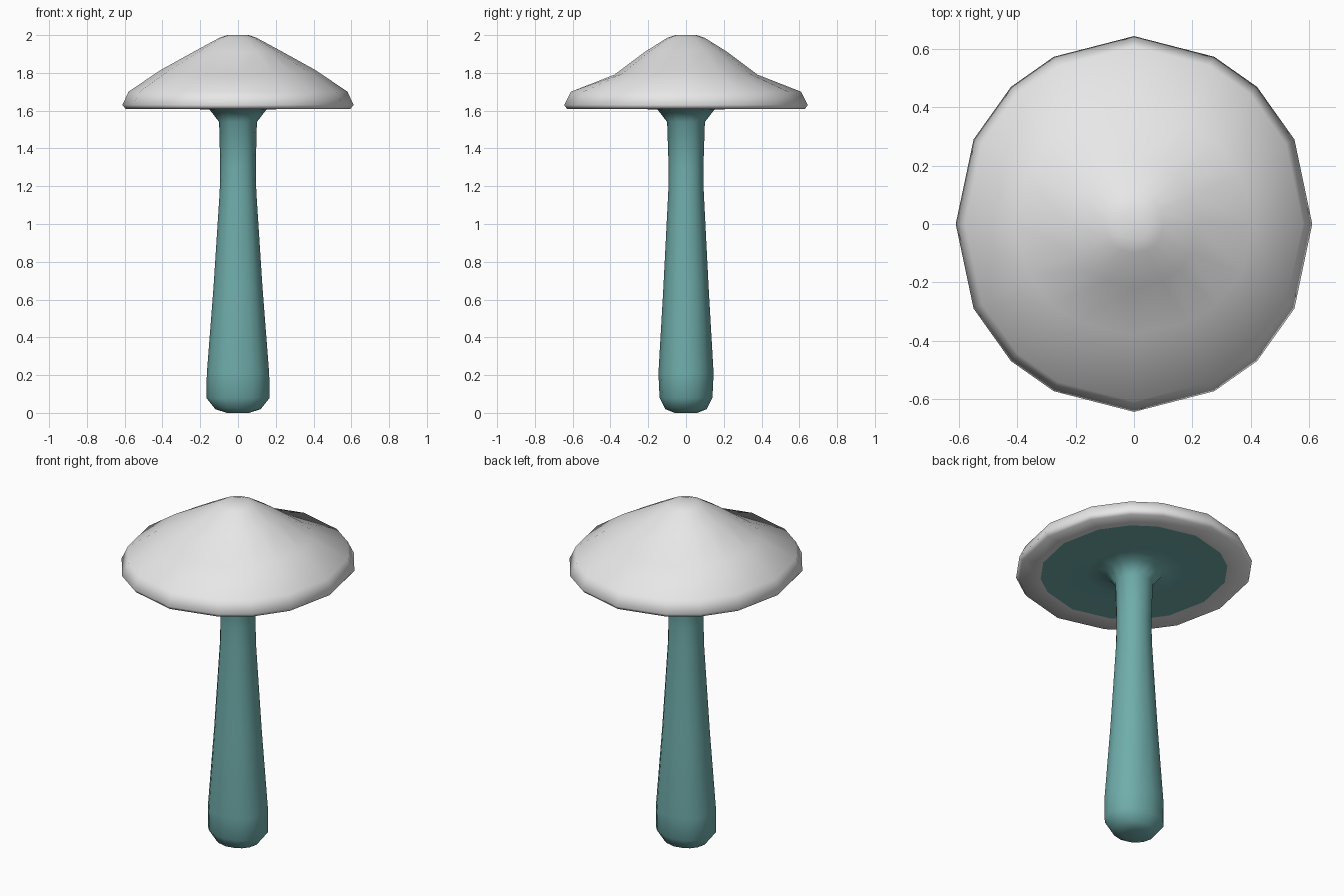
import bpy, bmesh, math

cube = bpy.data.objects.get("Cube")
if cube:
    bpy.data.objects.remove(cube)


def material(name, rgb):
    mat = bpy.data.materials.new(name)
    mat.use_nodes = True
    color = (*rgb, 1)
    mat.diffuse_color = color
    mat.node_tree.nodes["Principled BSDF"].inputs["Base Color"].default_value = color
    return mat


# Slightly uneven sixteen-sided outline, mirrored from one quarter
quarter = [(1, 0), (0.9, 0.45), (0.69, 0.73), (0.45, 0.89)]
half = quarter + [(0, 1)] + [(-x, y) for x, y in reversed(quarter[1:])]
outline = half + [(-x, -y) for x, y in half]


def loft(name, rings, mat, cap_start=False, cap_end=False):
    """Join rings given as (x radius, y radius, height along x, height along y)."""
    bm = bmesh.new()
    loops = []
    for rx, ry, zx, zy in rings:
        loops.append([bm.verts.new((x * rx, y * ry, zx + (zy - zx) * y * y))
                      for x, y in outline])
    n = len(outline)
    for low, high in zip(loops, loops[1:]):
        for i in range(n):
            j = (i + 1) % n
            bm.faces.new((low[i], low[j], high[j], high[i]))
    if cap_start:
        bm.faces.new(loops[0][::-1])
    if cap_end:
        bm.faces.new(loops[-1])
    mesh = bpy.data.meshes.new(name)
    bm.to_mesh(mesh)
    bm.free()
    mesh.materials.append(mat)
    obj = bpy.data.objects.new(name, mesh)
    bpy.context.collection.objects.link(obj)
    bpy.ops.object.select_all(action="DESELECT")
    obj.select_set(True)
    bpy.context.view_layer.objects.active = obj
    bpy.ops.object.shade_smooth_by_angle(angle=math.radians(65))
    return obj


teal = material("teal", (0.16, 0.42, 0.41))
pale = material("pale grey", (0.8, 0.8, 0.8))

# Stem with a rounded foot, flaring out into the underside of the cap
stem = [
    (0.06, 0.06, 0, 0),
    (0.12, 0.11, 0.02, 0.02),
    (0.168, 0.14, 0.08, 0.08),
    (0.165, 0.146, 0.21, 0.21),
    (0.13, 0.12, 0.66, 0.66),
    (0.097, 0.094, 1.17, 1.17),
    (0.094, 0.092, 1.3, 1.3),
    (0.1, 0.1, 1.54, 1.54),
    (0.15, 0.15, 1.605, 1.605),
    (0.25, 0.26, 1.61, 1.61),
    (0.485, 0.51, 1.61, 1.61),
]
loft("stem_and_underside", stem, teal, cap_start=True)

# Cap: underside lip, rolled rim, sloping top and blunt tip
cap = [
    (0.485, 0.51, 1.61, 1.61),
    (0.595, 0.63, 1.61, 1.61),
    (0.612, 0.645, 1.63, 1.63),
    (0.58, 0.61, 1.70, 1.70),
    (0.41, 0.38, 1.815, 1.79),
    (0.22, 0.22, 1.92, 1.91),
    (0.10, 0.10, 1.985, 1.985),
    (0.055, 0.055, 2, 2),
]
loft("cap", cap, pale, cap_end=True)
